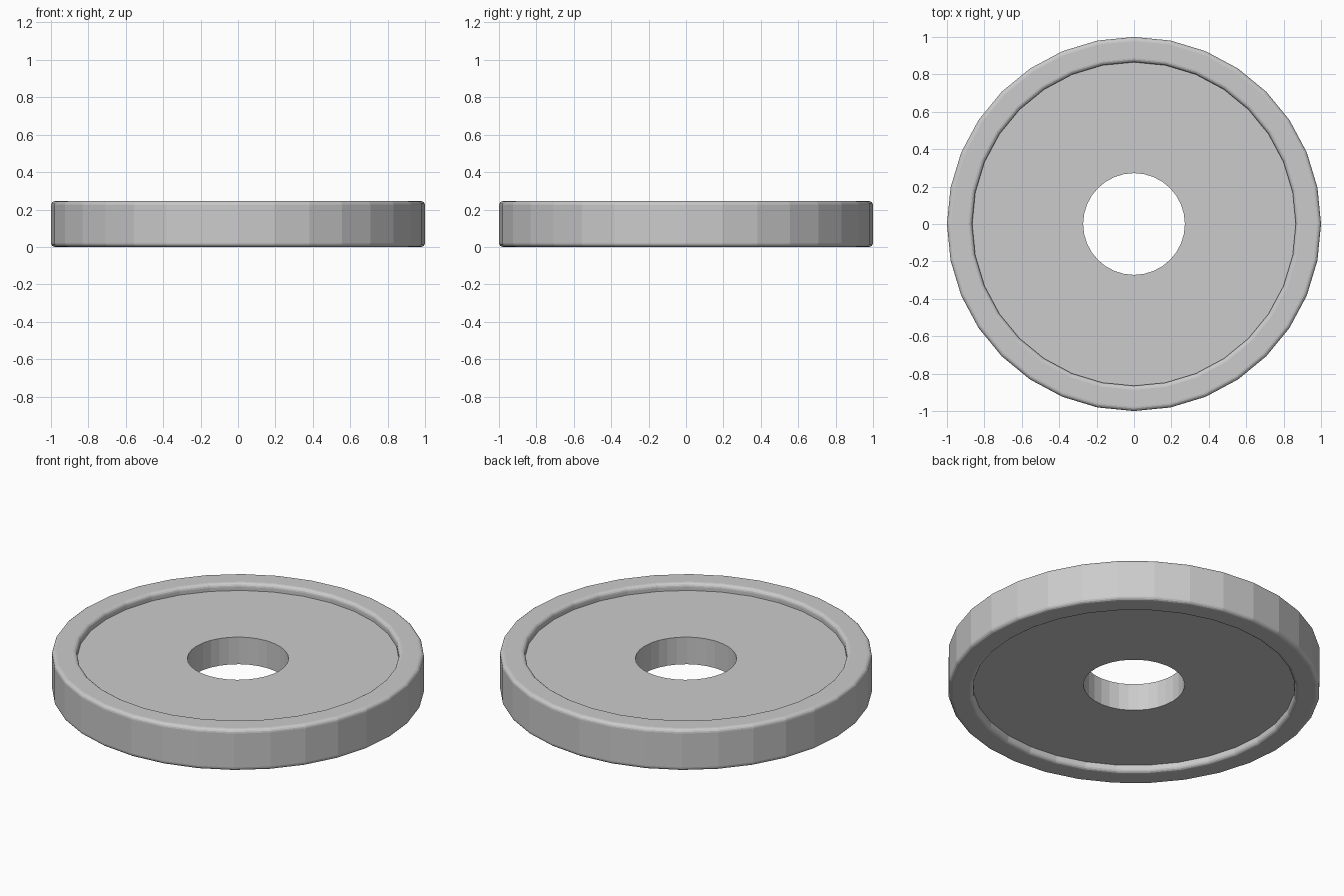
import bpy, bmesh
from math import pi, sin, cos

cube = bpy.data.objects.get("Cube")
if cube:
    bpy.data.objects.remove(cube)

SIDES = 32
HEIGHT = 0.245
RECESS = 0.042
OUTER, INNER, HOLE = 1.0, 0.865, 0.272
ROUND = 0.022

grey = bpy.data.materials.new("light_grey")
grey.use_nodes = True
colour = (0.6, 0.6, 0.6, 1)
grey.diffuse_color = colour
grey.node_tree.nodes["Principled BSDF"].inputs["Base Color"].default_value = colour


def rounded_corner(r, z, start, steps=4):
    """Quarter arc about (r, z), running counter-clockwise."""
    return [(r + ROUND * cos(start + pi / 2 * i / steps),
             z + ROUND * sin(start + pi / 2 * i / steps)) for i in range(steps + 1)]


def lathe(name, profile):
    """Revolve a closed (radius, height) profile about the z axis."""
    bm = bmesh.new()
    rings = [[bm.verts.new((r * cos(2 * pi * s / SIDES), r * sin(2 * pi * s / SIDES), z))
              for r, z in profile] for s in range(SIDES)]
    n = len(profile)
    for s in range(SIDES):
        a, b = rings[s], rings[(s + 1) % SIDES]
        for i in range(n):
            j = (i + 1) % n
            bm.faces.new((a[i], b[i], b[j], a[j]))
    bmesh.ops.recalc_face_normals(bm, faces=bm.faces)
    mesh = bpy.data.meshes.new(name)
    bm.to_mesh(mesh)
    bm.free()
    mesh.materials.append(grey)
    obj = bpy.data.objects.new(name, mesh)
    bpy.context.collection.objects.link(obj)
    return obj


# One closed section: rounded raised rim, recessed web and sharp centre hole
low, high = ROUND, HEIGHT - ROUND
profile = [(HOLE, RECESS), (INNER, RECESS)]
profile += rounded_corner(INNER + ROUND, low, pi)
profile += rounded_corner(OUTER - ROUND, low, 1.5 * pi)
profile += rounded_corner(OUTER - ROUND, high, 0)
profile += rounded_corner(INNER + ROUND, high, pi / 2)
profile += [(INNER, HEIGHT - RECESS), (HOLE, HEIGHT - RECESS)]
lathe("wheel_disc", profile)
